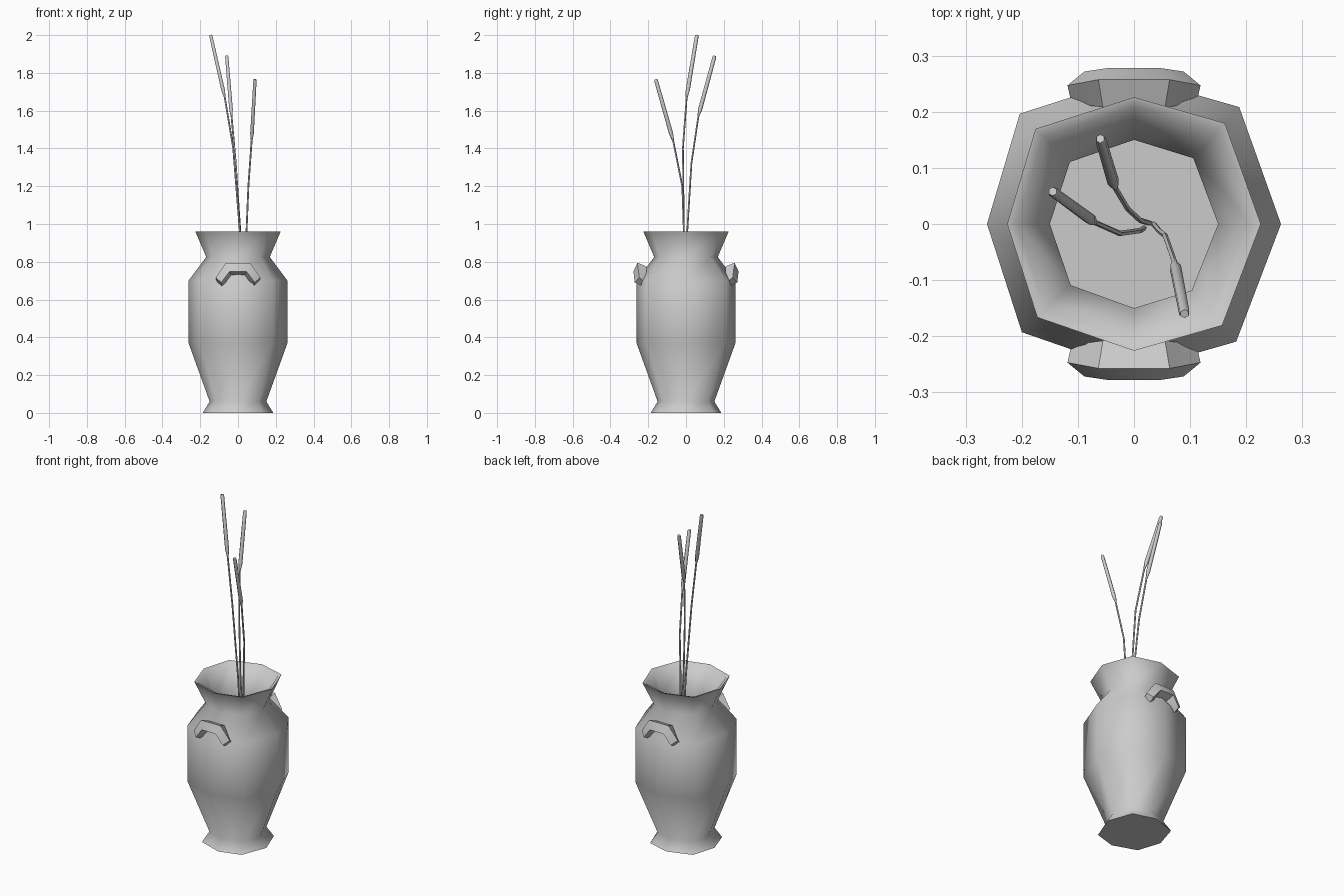
import bpy, bmesh, math
from mathutils import Vector

if "Cube" in bpy.data.objects:
    bpy.data.objects.remove(bpy.data.objects["Cube"])


def finish(name, bm, angle):
    bmesh.ops.recalc_face_normals(bm, faces=bm.faces)
    me = bpy.data.meshes.new(name)
    bm.to_mesh(me)
    bm.free()
    ob = bpy.data.objects.new(name, me)
    bpy.context.collection.objects.link(ob)
    bpy.ops.object.select_all(action='DESELECT')
    ob.select_set(True)
    bpy.context.view_layer.objects.active = ob
    bpy.ops.object.shade_smooth_by_angle(angle=math.radians(angle))
    return ob


def skin(bm, rings):
    """Bridge successive vertex loops and cap both ends."""
    loops = [[bm.verts.new(p) for p in ring] for ring in rings]
    n = len(loops[0])
    for a, b in zip(loops, loops[1:]):
        for i in range(n):
            j = (i + 1) % n
            bm.faces.new((a[i], a[j], b[j], b[i]))
    bm.faces.new(loops[0][::-1])
    bm.faces.new(loops[-1])


def tube(name, pts, radii, sides, angle, up=(0, 1, 0)):
    pts = [Vector(p) for p in pts]
    rings = []
    for i, (p, r) in enumerate(zip(pts, radii)):
        t = (pts[min(i + 1, len(pts) - 1)] - pts[max(i - 1, 0)]).normalized()
        u = (Vector(up) - t * t.dot(Vector(up))).normalized()
        v = t.cross(u)
        rings.append([p + r * (u * math.cos(a) + v * math.sin(a))
                      for a in (2 * math.pi * k / sides for k in range(sides))])
    bm = bmesh.new()
    skin(bm, rings)
    return finish(name, bm, angle)


# Vase: slightly uneven octagon, outside up to the rim and then down inside
profile = [(0.187, 0), (0.15, 0.06), (0.262, 0.37), (0.262, 0.70), (0.168, 0.825),
           (0.226, 0.96), (0.208, 0.955), (0.15, 0.825), (0.15, 0.76)]
corners = [(0, 1), (48, 1.07), (90, 1), (136, 1.08), (180, 1), (224, 1.06), (270, 1), (311, 1.06)]
bm = bmesh.new()
skin(bm, [[(r * (1 + (s - 1) * min(1, r / 0.2)) * math.cos(math.radians(a)),
            r * (1 + (s - 1) * min(1, r / 0.2)) * math.sin(math.radians(a)), z)
           for a, s in corners] for r, z in profile])
finish("vase", bm, 60)

# Handles: four-sided arched lugs on front and back shoulders
for side, label in ((-1, "front"), (1, "back")):
    path = [(-0.085, 0.205, 0.685), (-0.088, 0.242, 0.705), (-0.05, 0.243, 0.762),
            (0.05, 0.243, 0.762), (0.088, 0.242, 0.705), (0.085, 0.205, 0.685)]
    tube(label + "_handle", [(x, side * y, z) for x, y, z in path],
         [0.024, 0.033, 0.038, 0.038, 0.033, 0.024], 4, 50, up=(0, side * 0.8, -0.35))

# Reeds: thin bent stem with a thicker seed head at the tip
reeds = [
    [(0.035, 0, 0.75), (0.045, -0.012, 0.96), (0.055, -0.02, 1.2), (0.072, -0.068, 1.44), (0.09, -0.16, 1.765)],
    [(0.018, -0.007, 0.75), (0.010, -0.012, 0.96), (-0.025, -0.017, 1.4), (-0.07, 0.003, 1.67), (-0.145, 0.058, 2.0)],
    [(0.03, 0.001, 0.75), (0.012, 0.006, 0.96), (-0.012, 0.028, 1.32), (-0.034, 0.065, 1.57), (-0.06, 0.152, 1.89)],
]
for i, pts in enumerate(reeds, 1):
    tube(f"reed_stem_{i}", pts[:4], [0.005] * 4, 5, 60)
    a, b = Vector(pts[3]), Vector(pts[4])
    tube(f"reed_head_{i}", [a, a.lerp(b, 0.12), a.lerp(b, 0.97), b],
         [0.005, 0.011, 0.010, 0.008], 6, 60)
